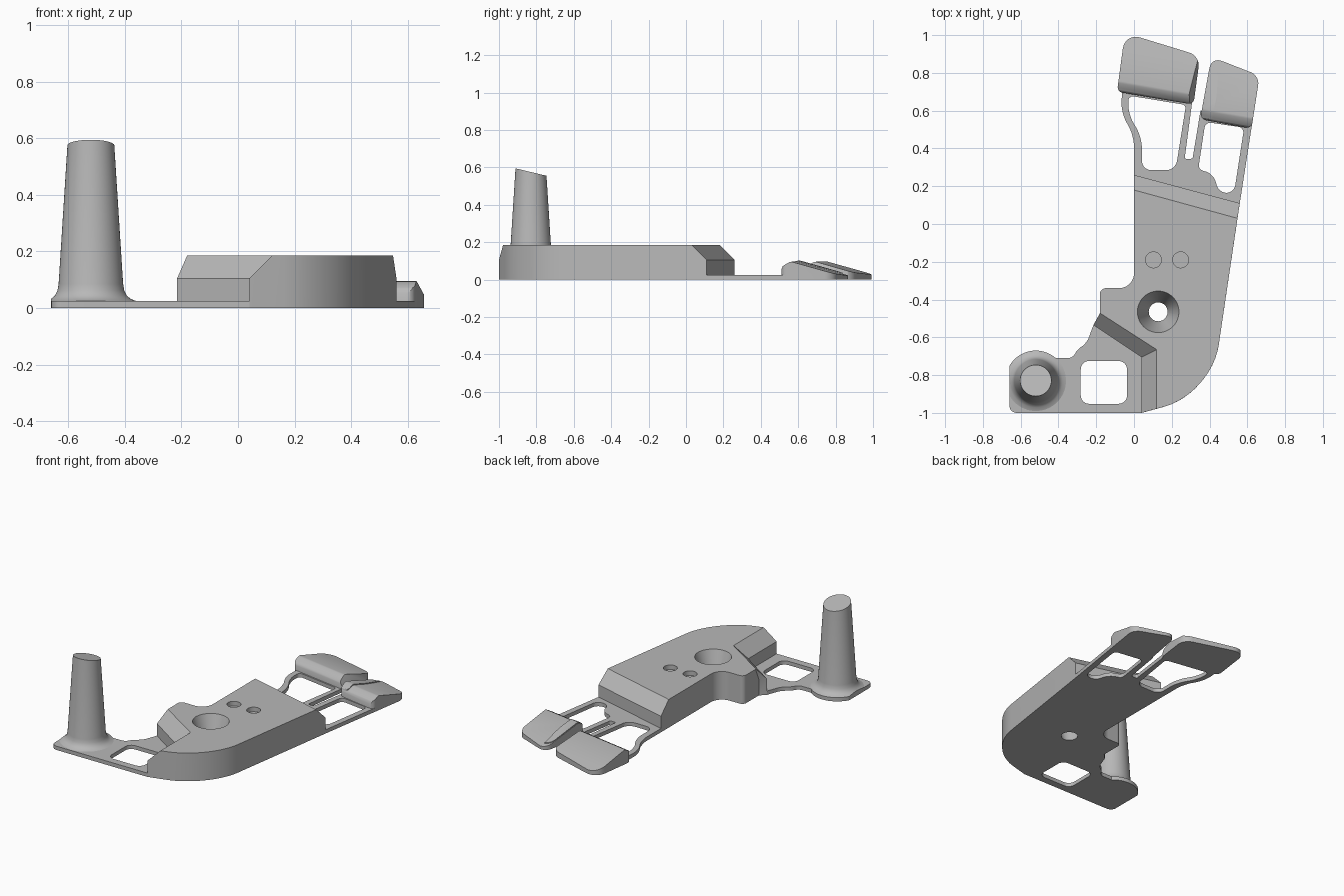
import bpy, bmesh, math
from mathutils import Vector

if "Cube" in bpy.data.objects:
    bpy.data.objects.remove(bpy.data.objects["Cube"], do_unlink=True)

GREY = (0.48, 0.48, 0.48, 1)
grey = bpy.data.materials.new("plain grey")
grey.use_nodes = True
grey.diffuse_color = GREY
grey.node_tree.nodes["Principled BSDF"].inputs["Base Color"].default_value = GREY

PLATE = 0.025
SHOULDER = 0.105
TOP = 0.185


def rounded(corners, steps=8):
    """Round each (x, y, tangent length) corner of a closed outline."""
    out = []
    for i, (x, y, t) in enumerate(corners):
        c = Vector((x, y))
        if t == 0:
            out.append(c)
            continue
        a = c + (Vector(corners[i - 1][:2]) - c).normalized() * t
        b = c + (Vector(corners[(i + 1) % len(corners)][:2]) - c).normalized() * t
        p, q = a.lerp(c, 0.56), b.lerp(c, 0.56)
        for k in range(steps + 1):
            u = k / steps
            v = 1 - u
            out.append(a * v**3 + p * 3 * u * v * v + q * 3 * u * u * v + b * u**3)
    return out


def finish(obj, angle=35):
    obj.data.materials.clear()
    obj.data.materials.append(grey)
    bpy.ops.object.select_all(action="DESELECT")
    obj.select_set(True)
    bpy.context.view_layer.objects.active = obj
    bpy.ops.object.shade_smooth_by_angle(angle=math.radians(angle))
    return obj


def make(name, bm):
    bmesh.ops.remove_doubles(bm, verts=bm.verts, dist=0.0001)
    bmesh.ops.recalc_face_normals(bm, faces=bm.faces)
    mesh = bpy.data.meshes.new(name)
    bm.to_mesh(mesh)
    bm.free()
    obj = bpy.data.objects.new(name, mesh)
    bpy.context.collection.objects.link(obj)
    return obj


def loft(levels):
    """Closed solid through (outline, z) levels with matching point counts."""
    bm = bmesh.new()
    rings = [[bm.verts.new((p[0], p[1], z)) for p in pts] for pts, z in levels]
    n = len(rings[0])
    for low, high in zip(rings, rings[1:]):
        for i in range(n):
            j = (i + 1) % n
            bm.faces.new((low[i], low[j], high[j], high[i]))
    bm.faces.new(rings[0][::-1])
    bm.faces.new(rings[-1])
    return bm


def slice_off(bm, point, normal):
    """Cut away the side the normal points to and close the cut."""
    geom = bm.verts[:] + bm.edges[:] + bm.faces[:]
    cut = bmesh.ops.bisect_plane(bm, geom=geom, plane_co=point, plane_no=normal,
                                 clear_outer=True)["geom_cut"]
    edges = [e for e in cut if isinstance(e, bmesh.types.BMEdge)]
    if edges:
        bmesh.ops.contextual_create(bm, geom=edges)


def plate(name, outline, holes):
    """Thin flat plate with openings, from a filled curve."""
    curve = bpy.data.curves.new(name, "CURVE")
    curve.dimensions = "2D"
    curve.fill_mode = "BOTH"
    curve.extrude = PLATE / 2
    for corners in [outline] + holes:
        pts = rounded(corners)
        spline = curve.splines.new("POLY")
        spline.points.add(len(pts) - 1)
        for sp, p in zip(spline.points, pts):
            sp.co = (p.x, p.y, 0, 1)
        spline.use_cyclic_u = True
    temp = bpy.data.objects.new(name + "_curve", curve)
    bpy.context.collection.objects.link(temp)
    bpy.context.view_layer.update()
    bm = bmesh.new()
    bm.from_mesh(temp.to_mesh())
    temp.to_mesh_clear()
    bpy.data.objects.remove(temp, do_unlink=True)
    bpy.data.curves.remove(curve)
    bmesh.ops.translate(bm, verts=bm.verts, vec=(0, 0, PLATE / 2))
    return finish(make(name, bm))


def disc(x, y, r, n=48):
    return [(x + r * math.cos(math.tau * k / n), y + r * math.sin(math.tau * k / n))
            for k in range(n)]


# Main body, with sloped shoulders at both ends
base = [(0, 0.26, 0), (0, -0.34, 0.08), (-0.18, -0.34, 0.03), (-0.18, -0.5, 0),
        (-0.215, -0.535, 0), (0.04, -0.705, 0), (0.04, -1, 0),
        (0.41, -0.9, 0.26), (0.56, 0.11, 0)]
crown = list(base)
for i, p in {0: (0, 0.18), 3: (-0.18, -0.466), 4: (-0.18, -0.472), 5: (0.12, -0.665),
             6: (0.12, -0.978), 8: (0.548, 0.03)}.items():
    crown[i] = (*p, 0)
lower = rounded(base, 12)
body = make("body", loft([(lower, 0), (lower, SHOULDER), (rounded(crown, 12), TOP)]))

# Tapered through hole and two shallow round recesses
cutters = [loft([(disc(0.128, -0.465, 0.048), -0.006), (disc(0.128, -0.465, 0.112), TOP + 0.006)])]
for x in (0.103, 0.247):
    cutters.append(loft([(disc(x, -0.19, 0.042), TOP - 0.03), (disc(x, -0.19, 0.042), TOP + 0.1)]))
for bm in cutters:
    cutter = make("hole_cutter", bm)
    cutter.hide_render = True
    mod = body.modifiers.new("hole", "BOOLEAN")
    mod.operation = "DIFFERENCE"
    mod.solver = "EXACT"
    mod.object = cutter
    bpy.context.view_layer.objects.active = body
    bpy.ops.object.modifier_apply(modifier=mod.name)
    bpy.data.objects.remove(cutter, do_unlink=True)
finish(body)

# Front plate with a square window
plate("front_plate",
      [(-0.66, -1, 0.04), (0.04, -1, 0), (0.04, -0.705, 0), (-0.215, -0.535, 0),
       (-0.25, -0.63, 0.03), (-0.3, -0.665, 0.02), (-0.325, -0.71, 0.025), (-0.66, -0.71, 0.06)],
      [[(-0.282, -0.952, 0.045), (-0.037, -0.952, 0.045),
        (-0.037, -0.725, 0.045), (-0.282, -0.725, 0.045)]])

# Flexible frames that carry the two pads
plate("pad_frames",
      [(0, 0.26, 0), (0.56, 0.11, 0), (0.63, 0.56, 0), (0.352, 0.6, 0), (0.31, 0.345, 0.01),
       (0.268, 0.345, 0.01), (0.315, 0.7, 0), (-0.06, 0.74, 0), (-0.07, 0.59, 0.06),
       (0, 0.47, 0.06)],
      [[(0.042, 0.285, 0.05), (0.22, 0.285, 0.05), (0.275, 0.63, 0.02), (-0.03, 0.68, 0.03),
        (-0.03, 0.58, 0.05), (0.042, 0.46, 0.06)],
       [(0.34, 0.29, 0.025), (0.42, 0.265, 0.04), (0.45, 0.165, 0.04), (0.53, 0.165, 0.04),
        (0.583, 0.51, 0.03), (0.378, 0.54, 0.03)]])


# Wedge pads: rounded front lip, then a long slope down to the back
def pad(name, outline, front, lift=0, cuts=()):
    d = Vector((0.17, 0.985, 0)).normalized()
    pts = rounded(outline)
    bm = loft([(pts, 0), (pts, 0.16)])
    for angle, t, z in ((60, 0, 0.055), (30, 0.02, 0.078), (8, 0.05, 0.094), (-15.5, 0.07, 0.092)):
        a = math.radians(angle)
        slice_off(bm, Vector((*front, z + lift)) + d * t,
                  Vector((0, 0, math.cos(a))) - d * math.sin(a))
    for point, normal in cuts:
        slice_off(bm, point, normal)
    return finish(make(name, bm))


pad("large_pad",
    [(-0.09, 0.7, 0.03), (0.315, 0.632, 0.03), (0.35, 0.89, 0.06), (-0.048, 1.012, 0.085)],
    (0.1, 0.668), cuts=[((0.325, 0.75, 0.035), (1, -0.14, 0.4))])
pad("small_pad",
    [(0.35, 0.555, 0.03), (0.622, 0.505, 0.03), (0.665, 0.785, 0.05), (0.41, 0.885, 0.06)],
    (0.5, 0.528))
pad("small_pad_ridge",
    [(0.354, 0.56, 0.02), (0.412, 0.55, 0.02), (0.442, 0.7, 0.05), (0.44, 0.84, 0),
     (0.4, 0.82, 0.02)],
    (0.5, 0.528), lift=0.006)

# Tapered post with a flared foot and a slanted top
profile = [(0.16, 0), (0.16, 0.025), (0.141, 0.032), (0.127, 0.044), (0.118, 0.062),
           (0.114, 0.085), (0.08, 0.62)]
bm = loft([(disc(-0.52, -0.83, r, 64), z) for r, z in profile])
slice_off(bm, (-0.52, -0.83, 0.575), (0, 0.24, 1))
slice_off(bm, (-0.66, -0.83, 0), (-1, 0, 0))
finish(make("post", bm))
